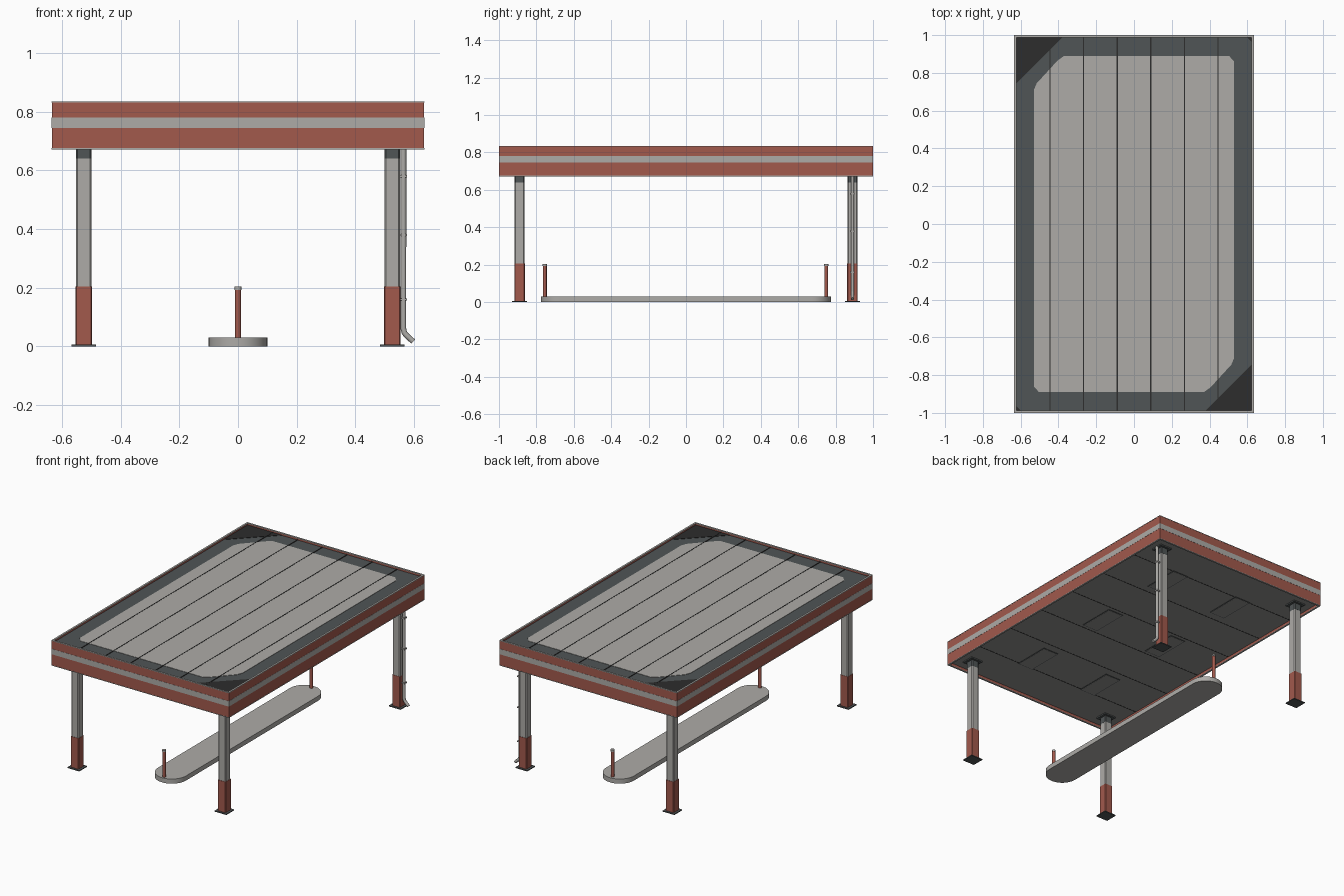
import bpy, bmesh, math
from mathutils import Vector

cube = bpy.data.objects.get("Cube")
if cube:
    bpy.data.objects.remove(cube, do_unlink=True)


def material(name, r, g, b):
    m = bpy.data.materials.new(name)
    m.use_nodes = True
    m.diffuse_color = (r, g, b, 1)
    m.node_tree.nodes["Principled BSDF"].inputs["Base Color"].default_value = (r, g, b, 1)
    return m


RED = material("brick red", 0.36, 0.10, 0.073)
LIGHT = material("light grey", 0.42, 0.41, 0.39)
CEILING = material("ceiling grey", 0.28, 0.28, 0.27)
SLATE = material("slate grey", 0.08, 0.09, 0.092)
BLACK = material("soft black", 0.026, 0.026, 0.026)


def finish(name, bm, mat, smooth=False):
    bmesh.ops.recalc_face_normals(bm, faces=bm.faces[:])
    me = bpy.data.meshes.new(name)
    bm.to_mesh(me)
    bm.free()
    me.materials.append(mat)
    ob = bpy.data.objects.new(name, me)
    bpy.context.collection.objects.link(ob)
    if smooth:
        bpy.ops.object.select_all(action="DESELECT")
        ob.select_set(True)
        bpy.context.view_layer.objects.active = ob
        bpy.ops.object.shade_smooth_by_angle(angle=math.radians(40))
    return ob


def box(name, x, y, z, mat, bevel=0):
    """Box between the (low, high) pairs x, y and z."""
    bm = bmesh.new()
    bmesh.ops.create_cube(bm, size=1)
    for v in bm.verts:
        v.co = [(a + b) / 2 + (b - a) * c for (a, b), c in zip((x, y, z), v.co)]
    if bevel:
        upright = [e for e in bm.edges if abs(e.verts[0].co.z - e.verts[1].co.z) > 0.001]
        bmesh.ops.bevel(bm, geom=upright, offset=bevel, segments=1, affect="EDGES")
    return finish(name, bm, mat)


def around(c, half):
    return (c - half, c + half)


def prism(name, outline, z, mat, smooth=False):
    """Flat outline extruded between the z pair."""
    bm = bmesh.new()
    face = bm.faces.new([bm.verts.new((x, y, z[0])) for x, y in outline])
    top = bmesh.ops.extrude_face_region(bm, geom=[face])["geom"]
    for v in top:
        if isinstance(v, bmesh.types.BMVert):
            v.co.z = z[1]
    return finish(name, bm, mat, smooth)


def cylinder(name, x, y, radius, z, mat):
    ring = [math.tau * i / 20 for i in range(20)]
    return prism(name, [(x + radius * math.cos(a), y + radius * math.sin(a)) for a in ring], z, mat, True)


W, L = 0.635, 1.0
LOW, HIGH = 0.672, 0.835
DECK, SOFFIT = 0.822, 0.69

# Fascia: red bands, light middle stripe and thin edge trims
bands = [("lower_trim", LOW, LOW + 0.004, LIGHT, 0.0),
         ("lower_band", LOW + 0.004, 0.745, RED, 0.001),
         ("stripe", 0.745, 0.78, LIGHT, 0.0),
         ("upper_band", 0.78, HIGH - 0.004, RED, 0.001),
         ("upper_trim", HIGH - 0.004, HIGH, LIGHT, 0.0)]
T = 0.012
for label, z0, z1, mat, inset in bands:
    for s, side in ((-1, "front"), (1, "back")):
        box(f"{side}_{label}", (-W + T, W - T), around(s * (L - T / 2 - inset / 2), T / 2 - inset / 2),
            (z0, z1), mat)
    for s, side in ((-1, "right"), (1, "left")):
        box(f"{side}_{label}", around(s * (W - T / 2 - inset / 2), T / 2 - inset / 2),
            (-L + inset, L - inset), (z0, z1), mat)

# Roof deck and ceiling slabs
IW, IL = W - T, L - T
box("roof_deck", (-IW, IW), (-IL, IL), (0.76, DECK), SLATE)
box("ceiling", (-IW, IW), (-IL, IL), (SOFFIT, 0.755), CEILING)

# Painted roof centre: two large clipped corners, two small ones
half_outline = [(-0.53, 0.71), (-0.515, 0.745), (-0.405, 0.865), (-0.37, 0.89),
                (0.505, 0.89), (0.515, 0.875), (0.53, 0.86)]
outline = half_outline + [(-x, -y) for x, y in half_outline]
prism("roof_centre", outline, (DECK, DECK + 0.002), LIGHT)

# Black corner triangles
for sx in (-1, 1):
    for sy in (-1, 1):
        size = 0.245 if sx != sy else 0.025
        prism("roof_corner", [(sx * IW, sy * IL), (sx * (IW - size), sy * IL),
                              (sx * IW, sy * (IL - size))], (DECK, DECK + 0.002), BLACK)

# Roof seams and ceiling joints
for i in range(6):
    box("roof_seam", around((i - 2.5) * 0.178, 0.003), (-IL, IL), (DECK, DECK + 0.003), BLACK)
    box("ceiling_joint", (-IW, IW), around((i - 2.5) * 0.29, 0.002), (SOFFIT - 0.001, SOFFIT), BLACK)

# Ceiling lamps with thin dark frames
for x in (-0.245, 0.245):
    for y in (-0.61, 0, 0.61):
        box("lamp_frame", around(x, 0.056), around(y, 0.122), (SOFFIT - 0.002, SOFFIT), SLATE)
        box("lamp_panel", around(x, 0.051), around(y, 0.117), (SOFFIT - 0.003, SOFFIT), CEILING)

# Columns
for x in (-0.526, 0.526):
    for y in (-0.89, 0.89):
        box("base_plate", around(x, 0.042), around(y, 0.04), (0, 0.006), SLATE)
        box("column_guard", around(x, 0.028), around(y, 0.028), (0.006, 0.205), RED, 0.003)
        box("column", around(x, 0.026), around(y, 0.026), (0.205, 0.64), LIGHT, 0.005)
        box("column_head", around(x, 0.0262), around(y, 0.0262), (0.64, SOFFIT), SLATE, 0.005)
        box("head_flange", around(x, 0.042), around(y, 0.04), (SOFFIT - 0.008, SOFFIT), SLATE)

# Drainpipe with outward spout on the back left column
curve = bpy.data.curves.new("drainpipe_path", "CURVE")
curve.dimensions = "3D"
curve.bevel_depth = 0.0095
curve.bevel_resolution = 3
curve.use_fill_caps = True
path = [(0.564, SOFFIT), (0.564, 0.06), (0.567, 0.047), (0.574, 0.038), (0.597, 0.017)]
spline = curve.splines.new("POLY")
spline.points.add(len(path) - 1)
for p, (x, z) in zip(spline.points, path):
    p.co = (x, 0.89, z, 1)
helper = bpy.data.objects.new("drainpipe_path", curve)
bpy.context.collection.objects.link(helper)
bpy.context.view_layer.update()
pipe_mesh = bpy.data.meshes.new_from_object(helper.evaluated_get(bpy.context.evaluated_depsgraph_get()))
bpy.data.objects.remove(helper, do_unlink=True)
bm = bmesh.new()
bm.from_mesh(pipe_mesh)
pipe_mesh.materials.clear()
finish("drainpipe", bm, LIGHT, True)
for z in (0.16, 0.38, 0.58):
    box("pipe_bracket", (0.55, 0.576), around(0.89, 0.012), around(z, 0.004), LIGHT)

# Rounded island slab and its bollards
R, STRAIGHT = 0.1, 0.675
arc = [math.pi * i / 20 for i in range(21)]
stadium = [(R * math.cos(a), STRAIGHT + R * math.sin(a)) for a in arc]
stadium += [(-x, -y) for x, y in stadium]
prism("island", stadium, (0, 0.03), LIGHT, True)
for y in (-0.755, 0.75):
    cylinder("bollard", 0, y, 0.0105, (0.03, 0.195), RED)
    cylinder("bollard_cap", 0, y, 0.0115, (0.193, 0.204), LIGHT)
